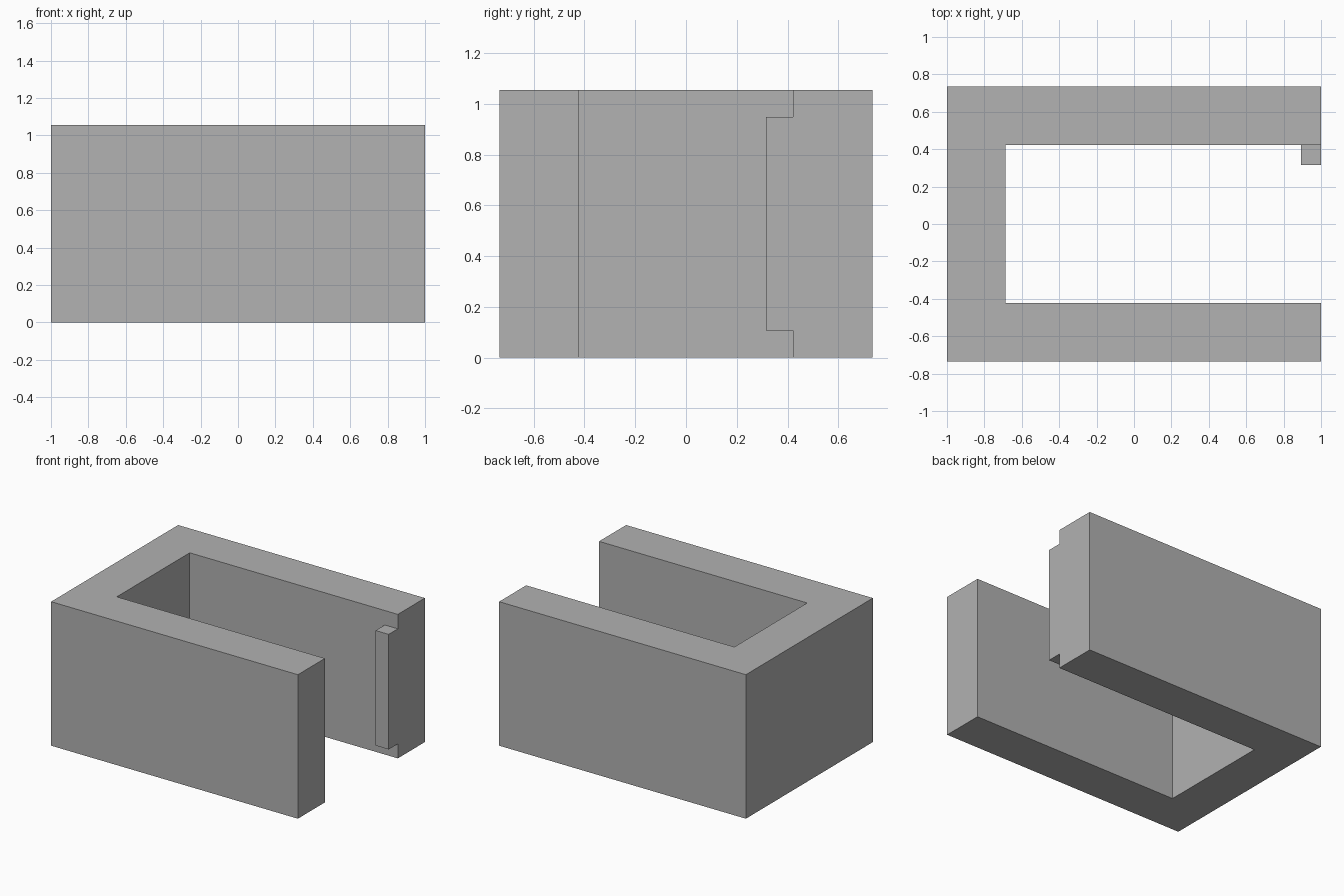
import bpy
import bmesh

cube = bpy.data.objects.get("Cube")
if cube:
    bpy.data.objects.remove(cube, do_unlink=True)

HEIGHT = 1.055
OUT_Y, IN_Y, IN_X = 0.735, 0.422, -0.687
LIP = 0.106

# Plain grey
grey = bpy.data.materials.new("plain_grey")
grey.use_nodes = True
colour = (0.445, 0.445, 0.445, 1)
grey.diffuse_color = colour
grey.node_tree.nodes["Principled BSDF"].inputs["Base Color"].default_value = colour


def prism(name, outline, z0, z1):
    """Extrude a flat outline from z0 up to z1."""
    bm = bmesh.new()
    base = bm.faces.new([bm.verts.new((x, y, z0)) for x, y in outline])
    top = bmesh.ops.extrude_face_region(bm, geom=[base], use_keep_orig=True)["geom"]
    verts = [v for v in top if isinstance(v, bmesh.types.BMVert)]
    bmesh.ops.translate(bm, verts=verts, vec=(0, 0, z1 - z0))
    bmesh.ops.recalc_face_normals(bm, faces=bm.faces)
    mesh = bpy.data.meshes.new(name)
    bm.to_mesh(mesh)
    bm.free()
    mesh.materials.append(grey)
    obj = bpy.data.objects.new(name, mesh)
    bpy.context.collection.objects.link(obj)
    return obj


# Channel walls, open towards +x
channel = prism("channel_walls", [
    (-1, -OUT_Y), (1, -OUT_Y), (1, -IN_Y), (IN_X, -IN_Y),
    (IN_X, IN_Y), (1, IN_Y), (1, OUT_Y), (-1, OUT_Y)], 0, HEIGHT)

# Stop lip at the open end of the back wall, joined flush into the wall
lip = prism("stop_lip", [
    (1 - LIP, IN_Y - LIP), (1, IN_Y - LIP), (1, IN_Y + LIP), (1 - LIP, IN_Y + LIP)],
    LIP, HEIGHT - LIP)
lip.hide_render = True

union = channel.modifiers.new("join_lip", "BOOLEAN")
union.operation = "UNION"
union.solver = "EXACT"
union.object = lip
bpy.context.view_layer.objects.active = channel
bpy.ops.object.modifier_apply(modifier=union.name)
bpy.data.objects.remove(lip, do_unlink=True)
